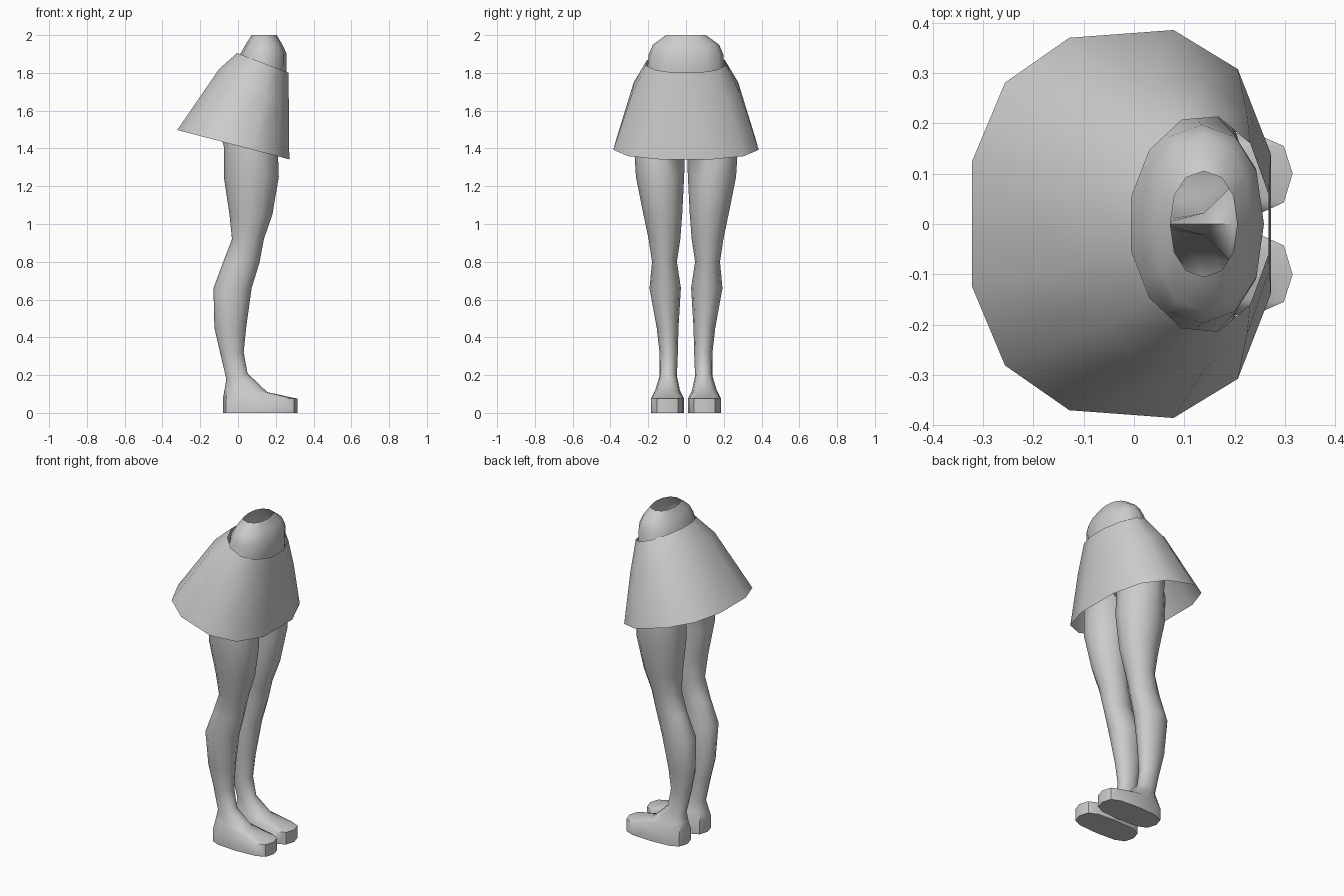
import bpy, bmesh, math

if "Cube" in bpy.data.objects:
    bpy.data.objects.remove(bpy.data.objects["Cube"])

grey = bpy.data.materials.new("plain grey")
grey.diffuse_color = (0.6, 0.6, 0.6, 1)
grey.use_nodes = True
grey.node_tree.nodes["Principled BSDF"].inputs["Base Color"].default_value = grey.diffuse_color


def ring(xb, xf, yi, ym, yo, height, power=1.0, turn=0.0, flare=0.0):
    """Twelve-sided rounded outline; height(c) gives z from back (-1) to front (1)."""
    pts = []
    for k in range(12):
        t = math.tau * (k + turn) / 12
        c, s = math.cos(t), math.sin(t)
        c = math.copysign(abs(c) ** power, c)
        s = math.copysign(abs(s) ** power, s) * (1 + flare * c)
        x = (xb + xf) / 2 + c * (xf - xb) / 2
        pts.append((x, ym + s * ((yo - ym) if s > 0 else (ym - yi)), height(c)))
    return pts


def loft(bm, rings, open_middle=False):
    rows = [[bm.verts.new(p) for p in r] for r in rings]
    for a, b in zip(rows, rows[1:]):
        for i in range(12):
            j = (i + 1) % 12
            quad = (a[i], a[j], b[j], b[i])
            if not (open_middle and all(abs(v.co.y) < 0.001 for v in quad)):
                bm.faces.new(quad)
    return rows


def finish(bm, name, angle=45):
    bmesh.ops.remove_doubles(bm, verts=bm.verts[:], dist=0.0008)
    loose = [v for v in bm.verts if not v.link_faces]
    bmesh.ops.delete(bm, geom=loose, context='VERTS')
    bmesh.ops.recalc_face_normals(bm, faces=bm.faces[:])
    mesh = bpy.data.meshes.new(name)
    bm.to_mesh(mesh)
    bm.free()
    mesh.materials.append(grey)
    ob = bpy.data.objects.new(name, mesh)
    bpy.context.collection.objects.link(ob)
    bpy.ops.object.select_all(action='DESELECT')
    ob.select_set(True)
    bpy.context.view_layer.objects.active = ob
    bpy.ops.object.shade_smooth_by_angle(angle=math.radians(angle))


# Leg sections: z, back x, front x, inner y, outer y
LEG = [
    (0.32, -0.095, 0.03, 0.043, 0.14),
    (0.45, -0.125, 0.043, 0.04, 0.155),
    (0.66, -0.13, 0.072, 0.027, 0.193),
    (0.80, -0.078, 0.115, 0.048, 0.18),
    (0.92, -0.032, 0.137, 0.03, 0.198),
    (1.05, -0.045, 0.182, 0.02, 0.225),
    (1.25, -0.075, 0.216, 0.01, 0.265),
    (1.41, -0.075, 0.21, 0.004, 0.275),
]
# Hip half-sections: z, back x, front x, outer y
HIPS = [
    (1.48, -0.095, 0.215, 0.275),
    (1.70, -0.07, 0.245, 0.235),
    (1.82, -0.005, 0.258, 0.205),
    (1.90, 0.012, 0.258, 0.197),
    (1.95, 0.04, 0.235, 0.175),
    (2.00, 0.072, 0.205, 0.105),
]

# Shoes, legs and open-topped hips in one skin, mirrored across the middle
bm = bmesh.new()
for side in (1, -1):
    rings = [ring(-0.08, 0.315, 0.01, 0.1, 0.186, lambda c, z=z: z, 0.65)
             for z in (0, 0.075)]
    rings.append(ring(-0.07, 0.155, 0.032, 0.1, 0.163, lambda c: 0.12 - 0.01 * c, 0.8))
    rings.append(ring(-0.062, 0.05, 0.048, 0.095, 0.14, lambda c: 0.195 + 0.015 * c))
    for z, xb, xf, yi, yo in LEG:
        rings.append(ring(xb, xf, yi, (yi + yo) / 2, yo, lambda c, z=z: z))
    for z, xb, xf, yo in HIPS:
        rings.append(ring(xb, xf, 0, 0, yo, lambda c, z=z: z, 0.9))
    rings = [[(x, side * y, z) for x, y, z in r] for r in rings]
    rows = loft(bm, rings, open_middle=True)
    bm.faces.new(rows[0])
finish(bm, "legs_and_hips")

# Skirt: tilted hem, hip line and waistband
# back x, front x, half width, middle z, tilt, roundness
SKIRT = [
    (-0.33, 0.28, 0.388, 1.42, 0.08, 0.8),
    (-0.105, 0.275, 0.29, 1.72, 0.105, 0.9),
    (-0.01, 0.272, 0.217, 1.853, 0.054, 1.0),
]
bm = bmesh.new()
loft(bm, [ring(xb, xf, -w, 0, w, lambda c, z=z, d=d: z - d * c, p, 0.5, 0.06)
          for xb, xf, w, z, d, p in SKIRT])
finish(bm, "skirt")
